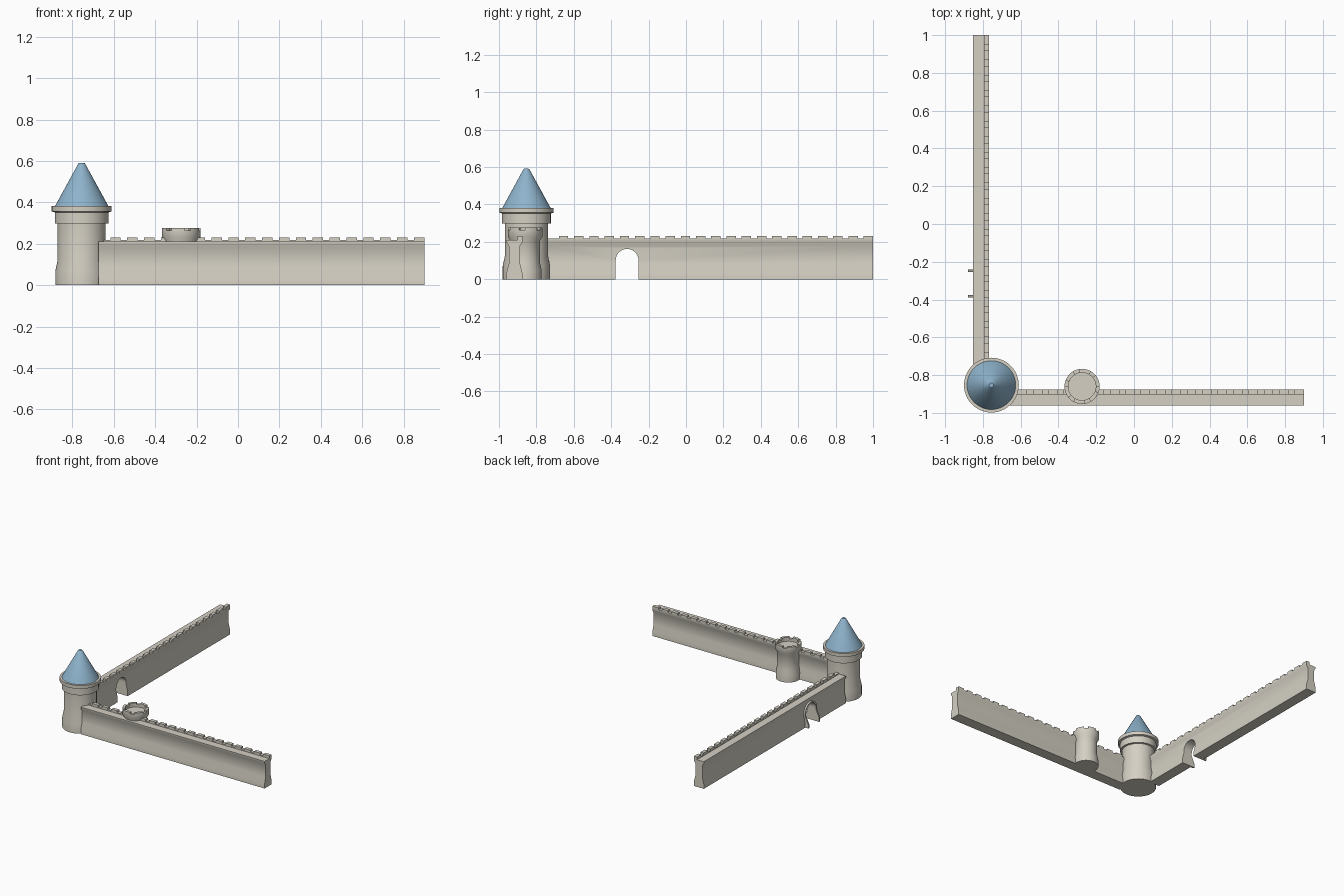
import bpy, bmesh, math
from mathutils import Vector

if "Cube" in bpy.data.objects:
    bpy.data.objects.remove(bpy.data.objects["Cube"])


def material(name, rgb):
    m = bpy.data.materials.new(name)
    m.diffuse_color = (*rgb, 1)
    m.use_nodes = True
    m.node_tree.nodes["Principled BSDF"].inputs["Base Color"].default_value = m.diffuse_color
    return m


STONE = material("stone", (0.66, 0.63, 0.55))
SLATE = material("slate_blue", (0.27, 0.45, 0.60))


def finish(name, bm, mat=STONE, smooth=True):
    bmesh.ops.recalc_face_normals(bm, faces=bm.faces)
    me = bpy.data.meshes.new(name)
    bm.to_mesh(me)
    bm.free()
    me.materials.append(mat)
    ob = bpy.data.objects.new(name, me)
    bpy.context.collection.objects.link(ob)
    if smooth:
        bpy.ops.object.select_all(action='DESELECT')
        ob.select_set(True)
        bpy.context.view_layer.objects.active = ob
        bpy.ops.object.shade_smooth_by_angle(angle=math.radians(35))
    return ob


def extrude(bm, pts, vec):
    f = bm.faces.new([bm.verts.new(p) for p in pts])
    r = bmesh.ops.extrude_face_region(bm, geom=[f], use_keep_orig=True)
    vs = [g for g in r['geom'] if isinstance(g, bmesh.types.BMVert)]
    bmesh.ops.translate(bm, verts=vs, vec=vec)


def lathe(name, profile, centre, mat=STONE, n=48):
    # profile is a list of (radius, height); flat caps close both ends
    bm = bmesh.new()
    rings = [[bm.verts.new((centre[0] + r * math.cos(2 * math.pi * i / n),
                            centre[1] + r * math.sin(2 * math.pi * i / n), z))
              for i in range(n)] for r, z in profile]
    for a, b in zip(rings, rings[1:]):
        for i in range(n):
            j = (i + 1) % n
            bm.faces.new((a[i], a[j], b[j], b[i]))
    bm.faces.new(rings[0])
    bm.faces.new(rings[-1])
    return finish(name, bm, mat)


# Wall section: flared foot, waist, walkway outside, parapet inside
SECTION = [(0, 0), (0, .035), (.013, .085), (.013, .178), (0, .198), (0, .21),
           (.058, .21), (.058, .218), (.085, .218), (.085, .198),
           (.072, .178), (.072, .085), (.085, .035), (.085, 0)]


def wall(name, outer, start, end, along_x):
    def P(u, t, z):
        return Vector((t, outer + u, z)) if along_x else Vector((outer + u, t, z))
    direction = P(0, end, 0) - P(0, start, 0)
    bm = bmesh.new()
    extrude(bm, [P(u, start, z) for u, z in SECTION], direction)
    body = finish(name, bm)
    # merlons along the inner edge
    bm = bmesh.new()
    step, width = 0.0815, 0.05
    t = end
    while t - width > start:
        extrude(bm, [P(u, t - width, z) for u, z in
                     ((.058, .216), (.058, .231), (.085, .231), (.085, .216))],
                P(0, width, 0) - P(0, 0, 0))
        t -= step
    finish(name + "_merlons", bm, smooth=False)
    return body


wall("front_wall", -0.96, -0.675, 0.90, True)
side = wall("side_wall", -0.853, -0.74, 1.0, False)

# Arched gateway cut through the side wall
GY, GR, SPRING = -0.315, 0.061, 0.101
arc = [math.pi * i / 20 for i in range(21)]
bm = bmesh.new()
extrude(bm, [(-1, GY + GR, -.1)] + [(-1, GY + GR * math.cos(a), SPRING + GR * math.sin(a)) for a in arc]
        + [(-1, GY - GR, -.1)], (0.5, 0, 0))
cutter = finish("gate_cutter", bm, smooth=False)
cutter.hide_render = True
mod = side.modifiers.new("gate", 'BOOLEAN')
mod.operation, mod.solver, mod.object = 'DIFFERENCE', 'EXACT', cutter
# the cut must come first so the angle shading sees it
bpy.context.view_layer.objects.active = side
side.select_set(True)
bpy.ops.object.modifier_move_to_index(modifier=mod.name, index=0)
bpy.ops.object.modifier_apply(modifier=mod.name)
bpy.data.objects.remove(cutter)

# Gate surround: arch rim and two splayed cheeks on the outer side
bm = bmesh.new()
R2 = GR + 0.012
extrude(bm, [(-.853, GY + GR * math.cos(a), SPRING + GR * math.sin(a)) for a in arc]
        + [(-.853, GY + R2 * math.cos(a), SPRING + R2 * math.sin(a)) for a in reversed(arc)],
        (0.03, 0, 0))
for y in (GY - R2, GY + GR):
    extrude(bm, [(-.879, y, 0), (-.879, y, .03), (-.853, y, .085), (-.853, y, SPRING),
                 (-.82, y, SPRING), (-.82, y, 0)], (0, 0.012, 0))
finish("gate_surround", bm)

# Corner tower with conical roof
C = (-0.755, -0.853)
lathe("corner_tower", [(.127, 0), (.127, .07), (.116, .122), (.116, .285), (.116, .297), (.13, .299),
                       (.13, .352), (.145, .356), (.145, .382), (.128, .382)], C)
lathe("tower_roof", [(.13, .38), (.016, .588), (.012, .591)], C, SLATE)

# Small open turret on the front wall
T = (-0.275, -0.86)
lathe("turret", [(.088, 0), (.088, .05), (.079, .09), (.079, .205), (.093, .228),
                 (.093, .264), (.073, .264), (.073, .245)], T)
bm = bmesh.new()
count = 6
for k in range(count):
    a0 = 2 * math.pi * k / count
    angs = [a0 + math.radians(40) * i / 6 for i in range(7)]
    ring = [(T[0] + .093 * math.cos(a), T[1] + .093 * math.sin(a), .262) for a in angs]
    ring += [(T[0] + .073 * math.cos(a), T[1] + .073 * math.sin(a), .262) for a in reversed(angs)]
    extrude(bm, ring, (0, 0, .014))
finish("turret_merlons", bm)
